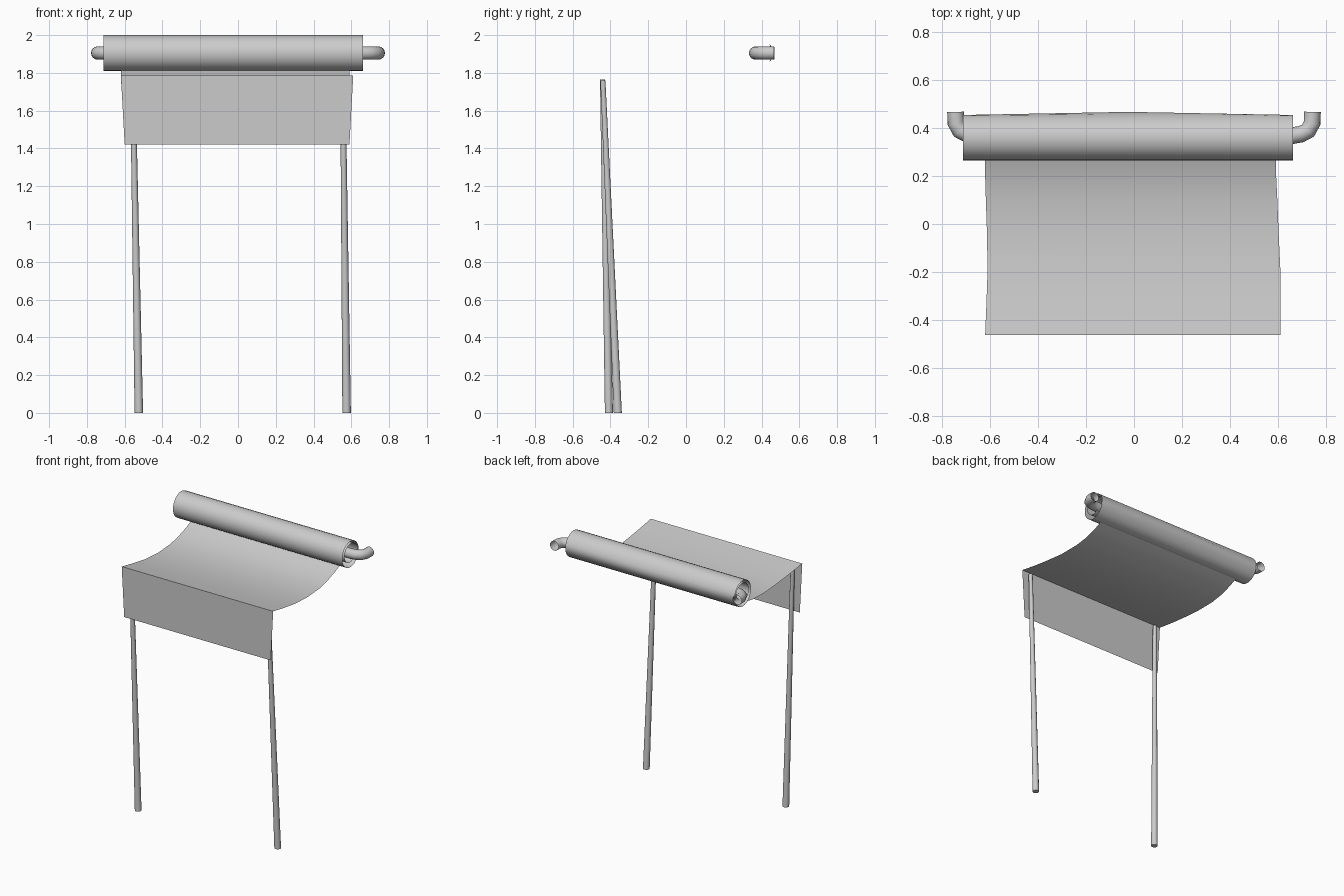
import bpy, bmesh, math
from mathutils import Vector

if "Cube" in bpy.data.objects:
    bpy.data.objects.remove(bpy.data.objects["Cube"])


def make(name, verts, faces):
    mesh = bpy.data.meshes.new(name)
    mesh.from_pydata(verts, [], faces)
    ob = bpy.data.objects.new(name, mesh)
    bpy.context.collection.objects.link(ob)
    bpy.ops.object.select_all(action='DESELECT')
    ob.select_set(True)
    bpy.context.view_layer.objects.active = ob
    bpy.ops.object.shade_smooth_by_angle(angle=math.radians(40))
    return ob


def grid(name, rows):
    n = len(rows[0])
    faces = [(i * n + j, i * n + j + 1, (i + 1) * n + j + 1, (i + 1) * n + j)
             for i in range(len(rows) - 1) for j in range(n - 1)]
    return make(name, [p for r in rows for p in r], faces)


def tube(name, path, radii, sides, caps=False):
    # rings perpendicular to the averaged path direction
    pts = [Vector(p) for p in path]
    verts, faces = [], []
    for i, p in enumerate(pts):
        d = (pts[min(i + 1, len(pts) - 1)] - pts[max(i - 1, 0)]).normalized()
        up = Vector((0, 1, 0)) if abs(d.z) > 0.7 else Vector((0, 0, 1))
        a = d.cross(up).normalized()
        b = d.cross(a)
        for k in range(sides):
            t = math.tau * k / sides
            verts.append(p + radii[i] * (a * math.cos(t) + b * math.sin(t)))
    for i in range(len(pts) - 1):
        for k in range(sides):
            m = (k + 1) % sides
            faces.append((i * sides + k, i * sides + m,
                          (i + 1) * sides + m, (i + 1) * sides + k))
    if caps:
        faces.append(tuple(reversed(range(sides))))
        faces.append(tuple(range((len(pts) - 1) * sides, len(pts) * sides)))
    return make(name, verts, faces)


# sagging canopy sheet: y, z, left x, right x
canopy = [(-.463, 1.785, -.62, .61), (-.34, 1.763, -.615, .61), (-.2, 1.743, -.61, .61),
          (-.05, 1.732, -.612, .603), (.1, 1.738, -.617, .597), (.2, 1.757, -.62, .592),
          (.28, 1.784, -.62, .59), (.345, 1.812, -.62, .59)]
grid("canopy_cloth", [[(l, y, z), ((l + r) / 2, y, z), (r, y, z)] for y, z, l, r in canopy])

# hanging front flap
grid("front_flap", [[(-.62, -.463, 1.785), (.61, -.463, 1.785)],
                    [(-.60, -.463, 1.42), (.59, -.463, 1.42)]])

# rolled-up cloth: open spiral sheet, outer layer bowed slightly at the back
CY, CZ = .359, 1.905
rows = []
steps, turns = 50, 2.1
for i in range(steps + 1):
    f = i / steps
    t = -math.pi / 2 + math.tau * turns * f
    r = .095 - .04 * max(0, f * turns - 1) / (turns - 1)
    y, z = CY + r * math.cos(t), CZ + r * math.sin(t)
    bow = .013 * max(0, (math.cos(t) - .88) / .12) if f * turns < 1 else 0
    rows.append([(-.713, y, z), (-.025, y + bow, z), (.662, y, z)])
grid("cloth_roll", rows)

# bent support rod through the roll
half = [(.66, .368, CZ), (.695, .374, CZ), (.725, .389, CZ), (.742, .42, CZ), (.743, .467, CZ)]
path = [(-x, y, z) for x, y, z in reversed(half)] + half
tube("support_rod", path, [.035] * len(path), 16)

# leaning tapered front poles
for name, foot, top in (("left_pole", (-.525, -.408, 0), (-.557, -.442, 1.765)),
                        ("right_pole", (.575, -.361, 0), (.555, -.44, 1.76))):
    ob = tube(name, [foot, top], [.0225, .014], 10, caps=True)
    for v in ob.data.vertices:
        if v.co.z < .5:
            v.co.z = 0
